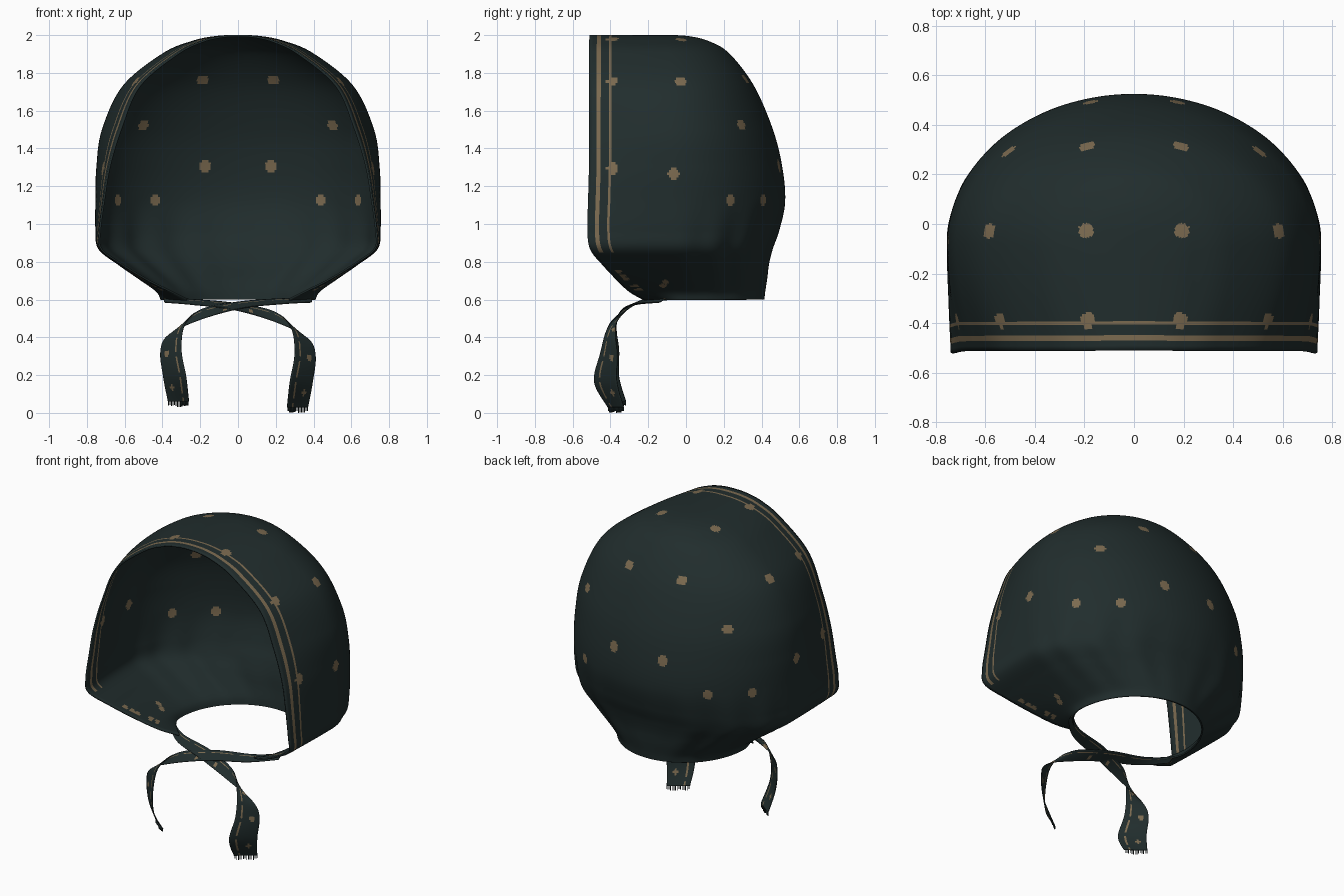
import bpy, bmesh, math, random
from mathutils import Vector

if "Cube" in bpy.data.objects:
    bpy.data.objects.remove(bpy.data.objects["Cube"])

random.seed(4)


def material(name, rgb):
    m = bpy.data.materials.new(name)
    m.diffuse_color = (*rgb, 1)
    m.use_nodes = True
    m.node_tree.nodes["Principled BSDF"].inputs["Base Color"].default_value = m.diffuse_color
    return m


CLOTH = material("dark teal cloth", (0.015, 0.026, 0.026))
TAN = material("tan print", (0.20, 0.145, 0.08))


def spline(rows, steps, first=None, last=None):
    """Smooth rows of numbers through the given rows."""
    pts = [first or rows[0]] + rows + [last or rows[-1]]
    out = []
    for i in range(1, len(pts) - 2):
        a, b, c, d = pts[i - 1:i + 3]
        for k in range(steps):
            t = k / steps
            out.append([0.5 * (2 * q + (r - p) * t + (2 * p - 5 * q + 4 * r - s) * t * t
                               + (3 * q - p - 3 * r + s) * t ** 3)
                        for p, q, r, s in zip(a, b, c, d)])
    out.append(list(rows[-1]))
    return out


def finish(bm, name, thickness):
    me = bpy.data.meshes.new(name)
    bm.to_mesh(me)
    bm.free()
    ob = bpy.data.objects.new(name, me)
    bpy.context.collection.objects.link(ob)
    me.materials.append(CLOTH)
    me.materials.append(TAN)
    for p in me.polygons:
        p.use_smooth = True
    mod = ob.modifiers.new("thickness", 'SOLIDIFY')
    mod.thickness = thickness
    mod.offset = 0
    return ob


def paint_dots(bm, centres, radius):
    faces = [(f, f.calc_center_median()) for f in bm.faces]
    for c in centres:
        c = min((p for _, p in faces), key=lambda p: (p - c).length_squared)
        for f, p in faces:
            if (p - c).length_squared < radius * radius:
                f.material_index = 1


# Hood: horizontal U-shaped rings
# height, front half width, widest half width, front y, back y, y of widest point
RINGS = [
    (0.60, .27, .405, -.22, .41, -.02),
    (0.645, .36, .43, -.30, .415, -.03),
    (0.71, .49, .52, -.37, .425, -.05),
    (0.79, .62, .635, -.445, .435, -.06),
    (0.87, .725, .735, -.508, .455, -.08),
    (0.97, .73, .75, -.522, .49, -.08),
    (1.12, .71, .75, -.518, .52, -.08),
    (1.30, .68, .745, -.513, .505, -.08),
    (1.50, .62, .715, -.512, .455, -.08),
    (1.73, .52, .605, -.512, .355, -.08),
    (1.90, .32, .395, -.512, .225, -.09),
    (1.965, .19, .24, -.512, .115, -.12),
    (1.99, .09, .12, -.511, .01, -.17),
    (1.996, 0, 0, -.51, -.10, -.23)]
HEM = [0, .02, .04, .062, .075, .087, .105, .118, .13]   # column offsets from the front edge
FRONT_STEPS, BACK_STEPS = 28, 96


def ring_points(r):
    z, xf, xm, yf, yb, ym = r
    ys = [yf + h for h in HEM]
    start = ys[-1]
    ys += [start + (ym - start) * k / FRONT_STEPS for k in range(1, FRONT_STEPS + 1)]
    pts = [(xf + (xm - xf) * math.sin(math.pi / 2 * (y - yf) / (ym - yf)), y) for y in ys]
    fade = max(0, min(1, (1.15 - z) / 0.3)) * min(1, (z - 0.6) / 0.15)
    for k in range(1, BACK_STEPS + 1):
        a = math.pi / 2 * k / BACK_STEPS
        pleat = 1 + 0.012 * fade * math.sin(a * 18) * math.sin(2 * a)
        x = xm * math.cos(a) * pleat if k < BACK_STEPS else 0
        pts.append((x, ym + (yb - ym) * math.sin(a) * pleat))
    return [(x, y, z) for x, y in pts]


def build_hood():
    bm = bmesh.new()
    rings = [ring_points(r) for r in
             spline(RINGS, 14, last=(1.99, -.09, -.12, -.511, .01, -.17))]
    for side in (1, -1):
        grid = [[bm.verts.new((side * x, y, z)) for x, y, z in ring] for ring in rings]
        for lo, hi in zip(grid, grid[1:]):
            for j in range(len(lo) - 1):
                quad = [lo[j], lo[j + 1], hi[j + 1], hi[j]]
                f = bm.faces.new(quad if side > 0 else quad[::-1])
                # two hem stripes that stop above the chin flaps
                f.material_index = 1 if j in (2, 6) and lo[0].co.z > 0.85 else 0
    bmesh.ops.remove_doubles(bm, verts=bm.verts, dist=0.0002)
    # printed dots, mirrored left and right
    dots = [(.19, -.03, 1.97), (.56, -.03, 1.74), (.73, -.07, 1.27), (.19, .31, 1.76),
            (.50, .29, 1.53), (.18, .49, 1.31), (.43, .39, 1.13), (.63, .22, 1.13),
            (.18, -.385, 1.97), (.52, -.385, 1.74), (.70, -.385, 1.29)]
    low = [(.56, -.365, .75), (.53, -.345, .725), (.50, -.325, .70), (.45, -.27, .665),
           (.42, -.25, .645), (.50, -.11, .70), (.47, -.12, .67)]
    both = [Vector((s * x, y, z)) for s in (1, -1) for x, y, z in dots]
    paint_dots(bm, both, 0.031)
    paint_dots(bm, [Vector((s * x, y, z)) for s in (1, -1) for x, y, z in low], 0.019)
    finish(bm, "hood", 0.01)


# Tie ribbons: centre point and half-width vector along the path
TIE = [
    (.39, -.12, .597, .00, .02, .012),
    (.25, -.23, .592, .00, .03, .014),
    (.02, -.29, .572, .00, .04, .018),
    (-.20, -.345, .520, .01, .025, .030),
    (-.325, -.385, .44, .045, -.02, .03),
    (-.355, -.40, .33, .055, -.045, .005),
    (-.335, -.415, .19, .06, -.06, 0),
    (-.315, -.36, .06, .055, -.042, 0)]
COLS = 14


def build_tie(name, side, drop, forward):
    bm = bmesh.new()
    rows = []
    for i, (cx, cy, cz, wx, wy, wz) in enumerate(spline(TIE, 12)):
        t = i / (12 * (len(TIE) - 1))
        c = Vector((side * cx, cy - forward * t, cz - drop * t))
        w = Vector((side * wx, wy, wz))
        rows.append([bm.verts.new(c + w * (2 * j / COLS - 1)) for j in range(COLS + 1)])
    for i, (a, b) in enumerate(zip(rows, rows[1:])):
        for j in range(COLS):
            f = bm.faces.new((a[j], a[j + 1], b[j + 1], b[j]))
            # broken printed line along one edge
            f.material_index = 1 if j == 10 and i % 9 < 7 else 0
    spots = [rows[k][4].co.copy() for k in (28, 44, 62, 76)]
    paint_dots(bm, spots, 0.016)
    # fringe threads
    for j in range(COLS):
        p, q = rows[-1][j], rows[-1][j + 1]
        mid = p.co.lerp(q.co, 0.5)
        length = 0.03 if j == 6 else random.uniform(0.018, 0.03)
        v = [bm.verts.new(p.co), bm.verts.new(mid)]
        v += [bm.verts.new(mid - Vector((0, 0, length))), bm.verts.new(p.co - Vector((0, 0, length)))]
        bm.faces.new(v)
    finish(bm, name, 0.004)


build_hood()
build_tie("left_tie", 1, 0.0, 0.0)
build_tie("right_tie", -1, 0.03, 0.012)
